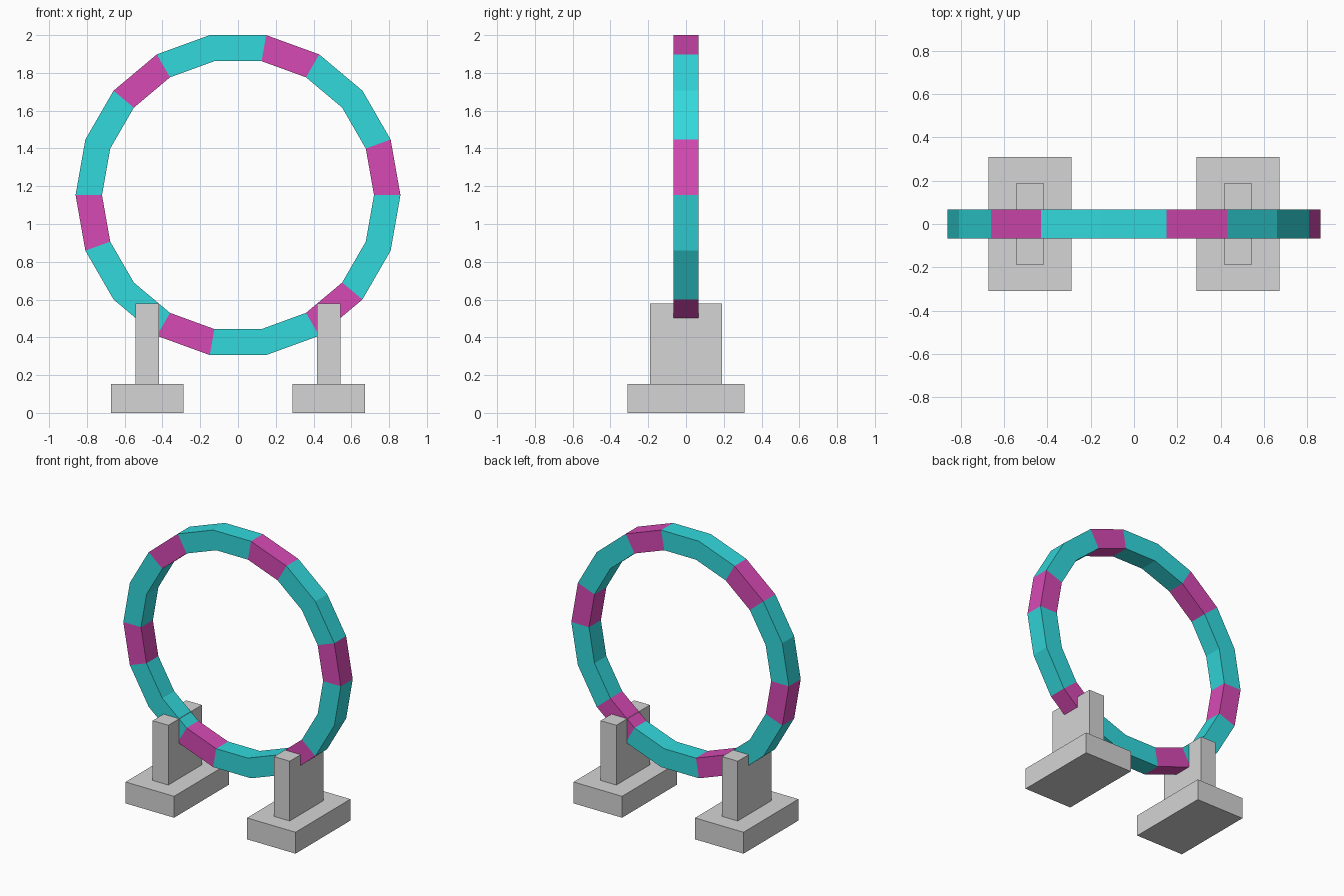
import bpy
import bmesh
from math import cos, sin, tau

if "Cube" in bpy.data.objects:
    bpy.data.objects.remove(bpy.data.objects["Cube"], do_unlink=True)


def make_material(name, rgb):
    mat = bpy.data.materials.new(name)
    mat.use_nodes = True
    color = (*rgb, 1.0)
    mat.diffuse_color = color
    mat.node_tree.nodes["Principled BSDF"].inputs["Base Color"].default_value = color
    return mat


teal = make_material("teal", (0.032, 0.69, 0.72))
pink = make_material("pink", (0.68, 0.068, 0.46))
grey = make_material("grey", (0.66, 0.66, 0.66))


def add_object(name, bm, materials):
    bmesh.ops.recalc_face_normals(bm, faces=bm.faces)
    mesh = bpy.data.meshes.new(name)
    bm.to_mesh(mesh)
    bm.free()
    for mat in materials:
        mesh.materials.append(mat)
    obj = bpy.data.objects.new(name, mesh)
    bpy.context.collection.objects.link(obj)
    return obj


def add_box(name, center, size, mat):
    bm = bmesh.new()
    bmesh.ops.create_cube(bm, size=1)
    bmesh.ops.scale(bm, vec=size, verts=bm.verts)
    bmesh.ops.translate(bm, vec=center, verts=bm.verts)
    return add_object(name, bm, [mat])


# Upright ring: square section swept round, every third segment pink
SEGMENTS = 18
OUTER, INNER, HALF_DEPTH, CENTER_Z = 0.86, 0.72, 0.067, 1.153
section = [(OUTER, -HALF_DEPTH), (OUTER, HALF_DEPTH),
           (INNER, HALF_DEPTH), (INNER, -HALF_DEPTH)]
bm = bmesh.new()
loops = []
for i in range(SEGMENTS):
    a = tau * i / SEGMENTS
    loops.append([bm.verts.new((r * cos(a), y, CENTER_Z + r * sin(a)))
                  for r, y in section])
for i, loop in enumerate(loops):
    following = loops[(i + 1) % SEGMENTS]
    for j in range(4):
        k = (j + 1) % 4
        face = bm.faces.new((loop[j], loop[k], following[k], following[j]))
        face.material_index = 1 if i % 3 == 0 else 0
add_object("ring", bm, [teal, pink])

# Two stands, each a wide foot with a post gripping the ring
BASE_TOP, POST_TOP = 0.153, 0.58
for side, sign in (("left", 1), ("right", -1)):
    x = 0.48 * sign
    add_box(side + "_foot", (x, 0, BASE_TOP / 2), (0.384, 0.62, BASE_TOP), grey)
    add_box(side + "_post", (x, 0, (BASE_TOP + POST_TOP) / 2),
            (0.124, 0.38, POST_TOP - BASE_TOP), grey)
